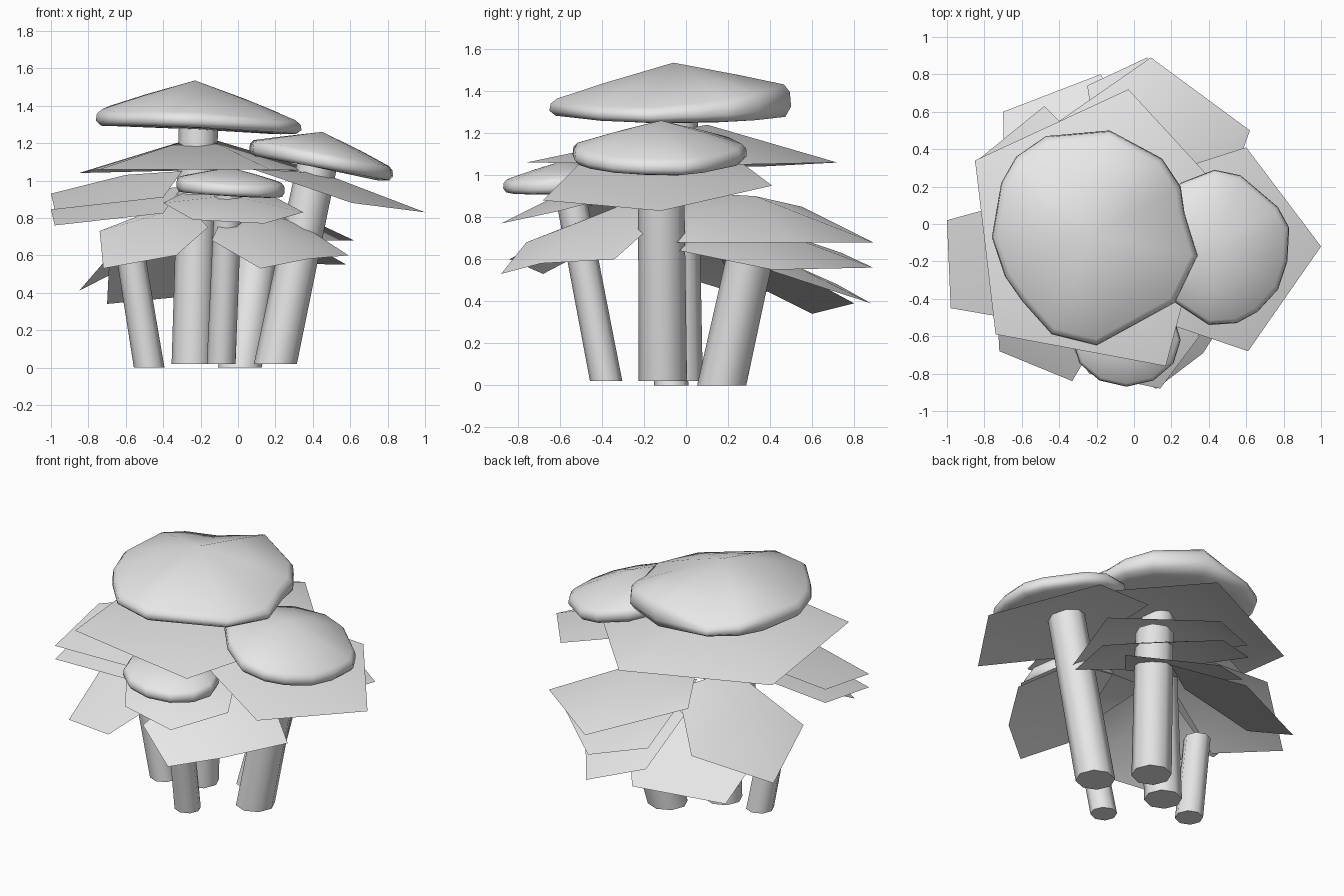
import bpy, bmesh, math
from mathutils import Vector

cube = bpy.data.objects.get("Cube")
if cube:
    bpy.data.objects.remove(cube, do_unlink=True)

# One plain grey for the whole cluster
grey = bpy.data.materials.new("plain grey")
grey.use_nodes = True
color = (0.8, 0.8, 0.8, 1)
grey.diffuse_color = color
grey.node_tree.nodes["Principled BSDF"].inputs["Base Color"].default_value = color


def finish(bm, name, angle):
    mesh = bpy.data.meshes.new(name)
    bm.to_mesh(mesh)
    bm.free()
    mesh.materials.append(grey)
    obj = bpy.data.objects.new(name, mesh)
    bpy.context.collection.objects.link(obj)
    bpy.ops.object.select_all(action="DESELECT")
    obj.select_set(True)
    bpy.context.view_layer.objects.active = obj
    bpy.ops.object.shade_smooth_by_angle(angle=math.radians(angle))


def around(points, hub):
    """Sort points counterclockwise about the hub."""
    return sorted(points, key=lambda p: math.atan2(p[1] - hub[1], p[0] - hub[0]))


def fan(bm, ring, tip, up=True):
    for i, v in enumerate(ring):
        w = ring[(i + 1) % len(ring)]
        bm.faces.new((v, w, tip) if up else (w, v, tip))


def stem(name, foot, top, radius):
    foot, top = Vector(foot), Vector(top)
    axis = top - foot
    bm = bmesh.new()
    bmesh.ops.create_cone(bm, cap_ends=True, segments=8, radius1=radius,
                          radius2=radius * 0.95, depth=axis.length)
    # Shear instead of turning, so both ends stay level
    for v in bm.verts:
        t = v.co.z / axis.length + 0.5
        v.co = Vector((v.co.x, v.co.y, 0)) + foot + axis * t
    finish(bm, name, 60)


def skirt(name, hub, *corners):
    """A thin drooping sheet, raised at its hub."""
    bm = bmesh.new()
    ring = [bm.verts.new(p) for p in around(corners, hub)]
    fan(bm, ring, bm.verts.new(hub))
    finish(bm, name, 40)


def cap(name, apex, outline, rim_top, rim_bottom):
    """A conical mushroom cap with a rolled rim, lofted from scaled outlines."""
    bm = bmesh.new()
    outline = around(outline, apex)
    # scale, height from rim bottom to rim top, rise toward the apex
    profile = ((0.8, 0, 0), (0.95, 0.03, 0), (1, 0.35, 0), (0.99, 0.8, 0),
               (0.94, 1, 0.05), (0.55, 1, 0.47))
    rings = []
    for scale, level, rise in profile:
        ring = []
        for x, y in outline:
            z = rim_bottom(x, y) + (rim_top(x, y) - rim_bottom(x, y)) * level
            z += (apex[2] - z) * rise
            ring.append(bm.verts.new((apex[0] + (x - apex[0]) * scale,
                                      apex[1] + (y - apex[1]) * scale, z)))
        rings.append(ring)
    n = len(outline)
    for low, high in zip(rings, rings[1:]):
        for i in range(n):
            j = (i + 1) % n
            bm.faces.new((low[i], low[j], high[j], high[i]))
    fan(bm, rings[-1], bm.verts.new(apex))
    base = sum((v.co for v in rings[0]), Vector()) / n
    fan(bm, rings[0], bm.verts.new(base), up=False)
    finish(bm, name, 75)


def large_rim(x, y):
    """Rim that rises toward the back, with a dip at the back right corner."""
    dip = 0.1 * math.exp(-((x + 0.5) ** 2 + (y - 0.45) ** 2) / 0.04)
    return 1.34 - 0.05 * x + 0.09 * y + 0.15 * y * y - dip


# Stems
stem("main_stem", (-0.245, -0.03, 0.02), (-0.21, -0.05, 1.35), 0.11)
stem("left_stem", (0.2, -0.11, 0.02), (0.43, -0.12, 1.12), 0.115)
stem("front_stem", (-0.09, -0.38, 0.02), (-0.05, -0.56, 0.96), 0.077)
stem("back_stem", (0.01, 0.17, 0), (0.14, 0.35, 0.82), 0.117)
stem("right_stem", (-0.475, -0.07, 0), (-0.57, -0.11, 0.58), 0.082)

# Caps
cap("large_cap", (-0.23, -0.06, 1.535),
    [(-0.47, 0.47), (-0.13, 0.5), (0.15, 0.35), (0.25, 0.2), (0.27, 0.06),
     (0.34, -0.17), (0.22, -0.42), (-0.2, -0.65), (-0.44, -0.59),
     (-0.6, -0.41), (-0.69, -0.28), (-0.76, -0.07), (-0.71, 0.22), (-0.63, 0.36)],
    large_rim, lambda x, y: 1.26 - 0.04 * x + 0.03 * y * y)
cap("left_cap", (0.45, -0.12, 1.26),
    [(0.25, 0.22), (0.43, 0.29), (0.57, 0.26), (0.77, 0.09), (0.83, -0.02),
     (0.82, -0.2), (0.77, -0.35), (0.66, -0.47), (0.55, -0.53), (0.4, -0.54),
     (0.22, -0.42), (0.08, -0.25), (0.06, 0)],
    lambda x, y: 1.225 - 0.19 * x, lambda x, y: 1.14 - 0.17 * x)
cap("front_cap", (-0.04, -0.58, 1.07),
    [(-0.04 + 0.29 * math.cos(a), -0.62 + 0.25 * math.sin(a))
     for a in (math.tau * i / 12 for i in range(12))],
    lambda x, y: 1.06 - 0.06 * x + 0.1 * y, lambda x, y: 0.94 - 0.05 * x + 0.03 * y)

# Upper skirts under the caps
skirt("large_cap_skirt", (-0.2, 0.1, 1.24), (-0.85, 0.34, 1.04), (-0.03, 0.72, 1.06),
      (0.43, 0.22, 1.05), (0.17, -0.76, 1.06), (-0.74, -0.59, 1.06))
skirt("left_cap_skirt", (0.45, -0.12, 1.04), (0.61, -0.68, 0.88), (1, -0.12, 0.83),
      (0.6, 0.41, 0.95), (0.1, 0.25, 1.07), (0.08, -0.5, 1.06))
skirt("front_cap_skirt", (-0.04, -0.58, 0.92), (-0.4, -0.55, 0.88), (-0.24, -0.8, 0.79),
      (0.14, -0.88, 0.77), (0.35, -0.6, 0.83), (0.2, -0.3, 0.91), (-0.3, -0.3, 0.93))
# A stacked pair of sheets on the right side
for level, drop in (("upper", 0), ("lower", 0.085)):
    skirt("right_" + level + "_skirt", (-0.6, -0.2, 0.98 - drop), (-1, 0.02, 0.93 - drop),
          (-0.98, -0.45, 0.845 - drop), (-0.4, -0.55, 0.91 - drop),
          (-0.3, -0.1, 1.05 - drop), (-0.6, 0.13, 1.03 - drop))

# Lower skirts around the stems
skirt("front_right_skirt", (-0.42, -0.4, 0.82), (-0.74, -0.3, 0.73), (-0.72, -0.68, 0.53),
      (-0.33, -0.84, 0.6), (-0.16, -0.55, 0.75), (-0.3, -0.15, 0.9))
skirt("front_left_skirt", (0.12, -0.5, 0.78), (-0.14, -0.76, 0.68), (0.12, -0.88, 0.53),
      (0.37, -0.69, 0.58), (0.59, -0.34, 0.6), (0.33, -0.15, 0.77), (-0.05, -0.25, 0.88))
skirt("back_upper_skirt", (0.15, 0.33, 0.9), (0.09, 0.89, 0.68), (0.62, 0.5, 0.68),
      (0.42, -0.05, 0.68), (-0.1, 0, 0.92), (-0.4, 0.55, 0.85))
skirt("back_middle_skirt", (0.14, 0.33, 0.77), (0.07, 0.89, 0.56), (0.58, 0.41, 0.55),
      (0.42, -0.03, 0.64), (-0.15, 0.1, 0.8), (-0.25, 0.74, 0.63))
skirt("back_lower_skirt", (0.1, 0.45, 0.6), (0.09, 0.88, 0.39), (0.42, 0.42, 0.54),
      (0.15, 0.1, 0.68), (-0.2, 0.3, 0.66), (-0.22, 0.72, 0.48))
skirt("back_right_upper_skirt", (-0.5, 0.15, 0.72), (-0.85, 0.33, 0.41), (-0.72, -0.16, 0.56),
      (-0.3, -0.05, 0.84), (-0.15, 0.3, 0.82), (-0.48, 0.63, 0.6))
skirt("back_right_lower_skirt", (-0.32, 0.42, 0.56), (-0.7, 0.6, 0.34), (-0.18, 0.8, 0.39),
      (0.1, 0.45, 0.58), (-0.3, 0.1, 0.72), (-0.69, 0.2, 0.54))
